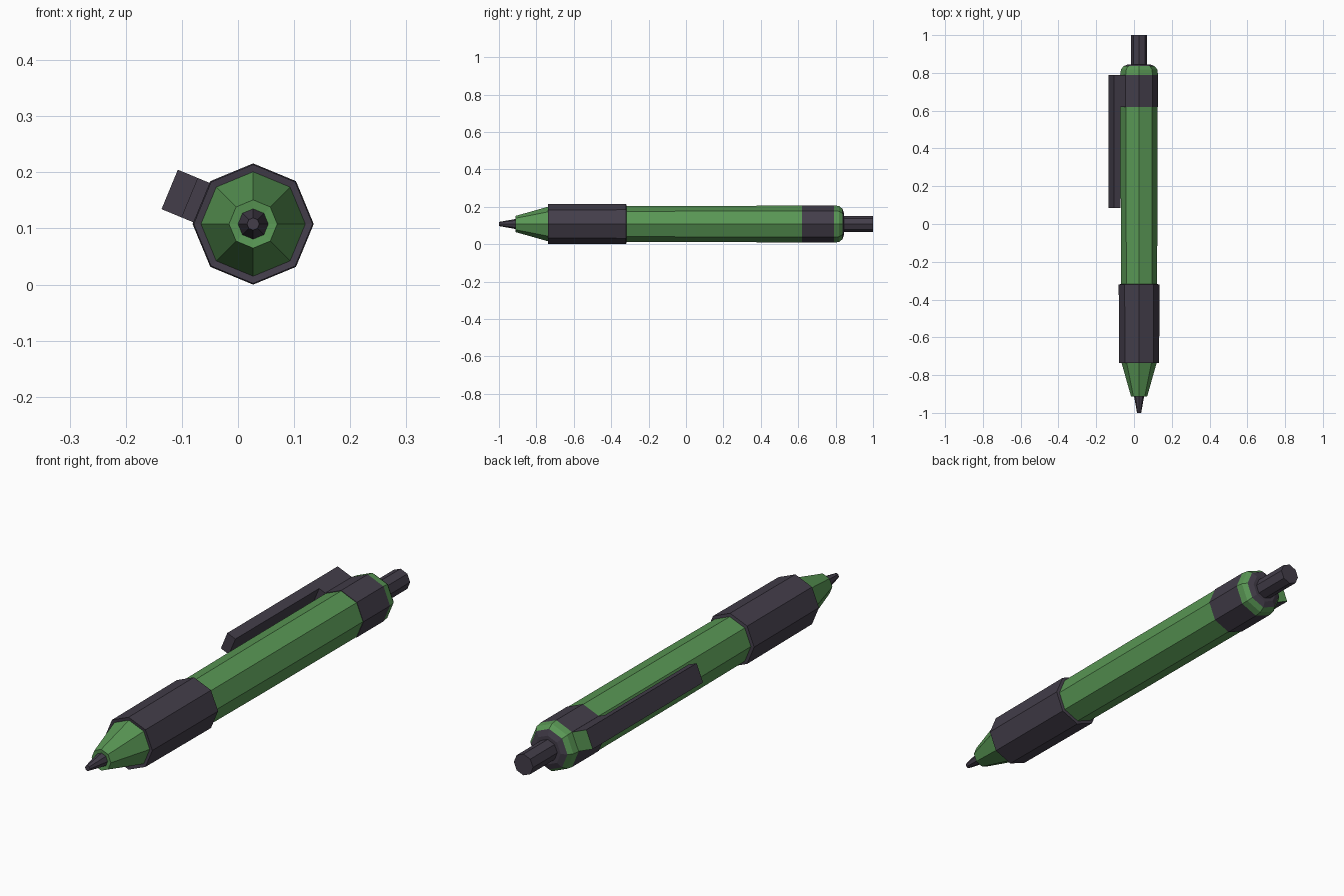
import bpy, bmesh, math
from mathutils import Vector

if "Cube" in bpy.data.objects:
    bpy.data.objects.remove(bpy.data.objects["Cube"])

CX, CZ, SIDES = 0.027, 0.108, 8      # pen axis runs along y


def material(name, rgb):
    m = bpy.data.materials.new(name)
    m.diffuse_color = (*rgb, 1)
    m.use_nodes = True
    m.node_tree.nodes["Principled BSDF"].inputs["Base Color"].default_value = m.diffuse_color
    return m


GREEN = material("green plastic", (0.10, 0.31, 0.09))
DARK = material("dark plastic", (0.056, 0.047, 0.068))


def finish(name, bm, mats):
    me = bpy.data.meshes.new(name)
    bm.to_mesh(me)
    bm.free()
    for m in mats:
        me.materials.append(m)
    ob = bpy.data.objects.new(name, me)
    bpy.context.collection.objects.link(ob)
    return ob


def turned(name, profile, mat, front_cap=False, back_cap=False):
    """Octagonal shell from (y, radius) pairs, ordered front to back."""
    bm = bmesh.new()
    rings = []
    for y, r in profile:
        rings.append([bm.verts.new((CX + r * math.cos(2 * math.pi * j / SIDES), y,
                                    CZ + r * math.sin(2 * math.pi * j / SIDES)))
                      for j in range(SIDES)])
    for a, b in zip(rings, rings[1:]):
        for j in range(SIDES):
            k = (j + 1) % SIDES
            bm.faces.new((a[j], b[j], b[k], a[k]))
    if front_cap:
        bm.faces.new(rings[0])
    if back_cap:
        bm.faces.new(rings[-1][::-1])
    return finish(name, bm, [mat])


# Barrel parts, front to back
turned("writing_tip", [(-1, 0.011), (-0.91, 0.027)], DARK, front_cap=True)
turned("nose_cone", [(-0.91, 0.027), (-0.912, 0.043), (-0.735, 0.093)], GREEN)
turned("grip", [(-0.735, 0.093), (-0.737, 0.106), (-0.32, 0.108), (-0.318, 0.095)], DARK)
turned("barrel", [(-0.318, 0.095), (0.05, 0.097), (0.62, 0.098)], GREEN)
turned("clip_band", [(0.62, 0.098), (0.62, 0.1), (0.79, 0.1)], DARK)
turned("end_cap", [(0.79, 0.1), (0.818, 0.096), (0.836, 0.082)], GREEN)
turned("button_collar", [(0.836, 0.082), (0.845, 0.058), (0.845, 0.043)], DARK)
turned("push_button", [(0.845, 0.043), (1, 0.043)], DARK, back_cap=True)

# Pocket clip: hooked outline in (y, distance from axis), as wide as one barrel side
outline = [(0.085, 0.122), (0.085, 0.161), (0.79, 0.161),
           (0.79, 0.092), (0.62, 0.092), (0.62, 0.122)]
ang = math.radians(157.5)
out = Vector((math.cos(ang), 0, math.sin(ang)))
side = Vector((-math.sin(ang), 0, math.cos(ang)))
bm = bmesh.new()
rows = [[bm.verts.new(Vector((CX, y, CZ)) + out * d + side * w) for y, d in outline]
        for w in (-0.038, 0.038)]
for row in rows:
    bm.faces.new(row)
for i in range(len(outline)):
    k = (i + 1) % len(outline)
    bm.faces.new((rows[0][i], rows[0][k], rows[1][k], rows[1][i]))
bmesh.ops.recalc_face_normals(bm, faces=bm.faces)
for f in bm.faces:                   # rear end of the clip is green
    f.material_index = 1 if f.normal.y > 0.9 else 0
finish("pocket_clip", bm, [DARK, GREEN])
